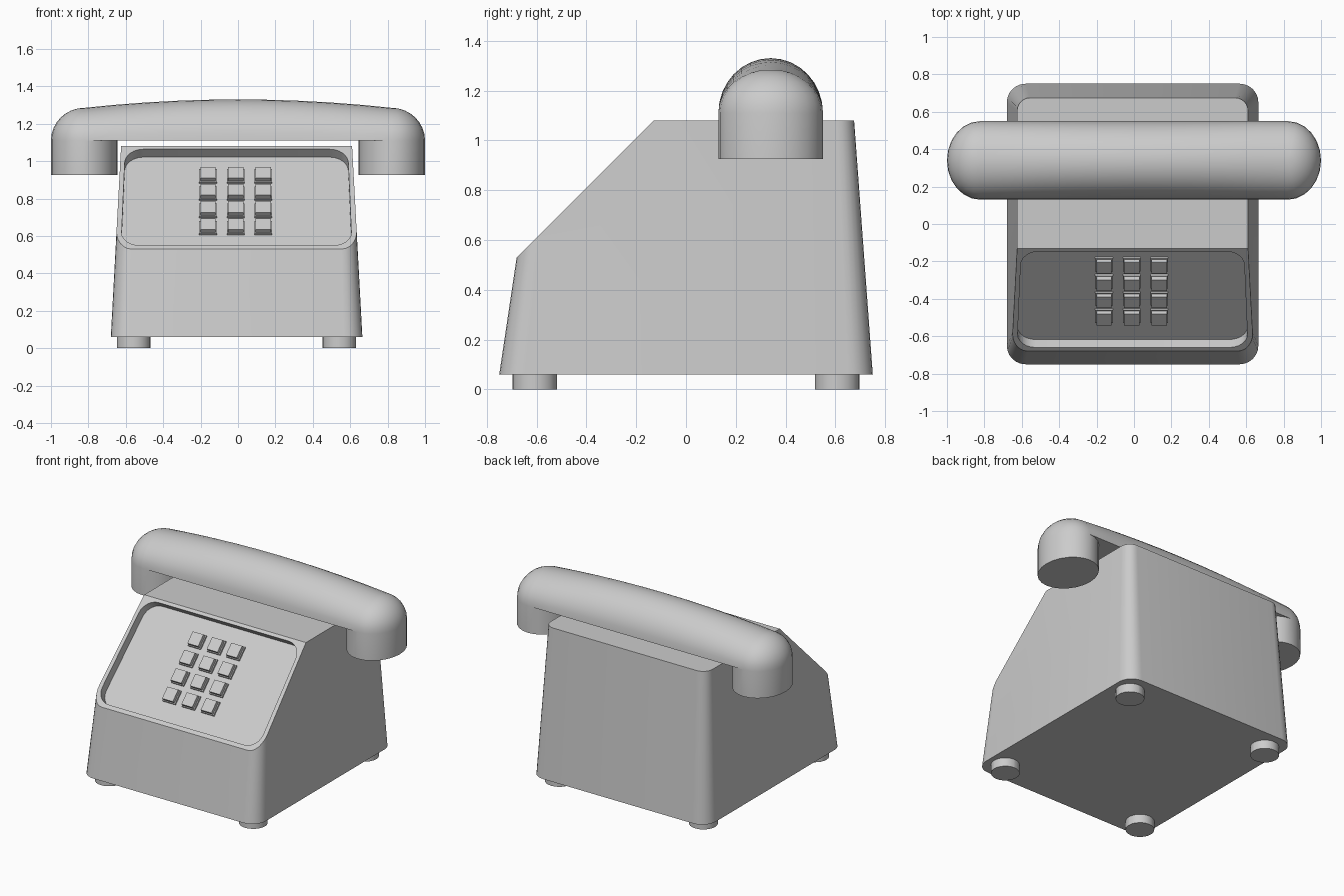
import bpy, bmesh, math
from mathutils import Matrix, Vector

if "Cube" in bpy.data.objects:
    bpy.data.objects.remove(bpy.data.objects["Cube"])

plastic = bpy.data.materials.new("grey_plastic")
plastic.diffuse_color = (0.6, 0.6, 0.6, 1)
plastic.use_nodes = True
plastic.node_tree.nodes["Principled BSDF"].inputs["Base Color"].default_value = plastic.diffuse_color


def finish(bm, name, angle=35):
    bmesh.ops.remove_doubles(bm, verts=bm.verts, dist=0.0002)
    bmesh.ops.recalc_face_normals(bm, faces=bm.faces)
    me = bpy.data.meshes.new(name)
    bm.to_mesh(me)
    bm.free()
    me.materials.append(plastic)
    ob = bpy.data.objects.new(name, me)
    bpy.context.collection.objects.link(ob)
    smooth(ob, angle)
    return ob


def smooth(ob, angle=35):
    bpy.ops.object.select_all(action='DESELECT')
    ob.select_set(True)
    bpy.context.view_layer.objects.active = ob
    bpy.ops.object.shade_smooth_by_angle(angle=math.radians(angle))


def rounded_rect(x0, x1, y0, y1, r, n=6):
    pts = []
    corners = [(x1 - r, y1 - r), (x0 + r, y1 - r), (x0 + r, y0 + r), (x1 - r, y0 + r)]
    for q, (cx, cy) in enumerate(corners):
        for i in range(n + 1):
            a = (q + i / n) * math.pi / 2
            pts.append((cx + r * math.cos(a), cy + r * math.sin(a)))
    return pts


def loft(bm, rings, matrix=Matrix()):
    """Skin a list of (outline, height) rings and cap both ends."""
    loops = [[bm.verts.new(matrix @ Vector((x, y, h))) for x, y in pts] for pts, h in rings]
    n = len(loops[0])
    for a, b in zip(loops, loops[1:]):
        for i in range(n):
            j = (i + 1) % n
            bm.faces.new((a[i], a[j], b[j], b[i]))
    bm.faces.new(loops[0][::-1])
    bm.faces.new(loops[-1])


# Sloping front panel frame: x across, y up the slope, z outward
s = math.sqrt(0.5)
slope = Matrix(((1, 0, 0, 0), (0, s, -s, -0.68), (0, s, s, 0.53), (0, 0, 0, 1)))
DEPTH = 0.06

# Body: tapered rounded block with the front top cut off at 45 degrees
bm = bmesh.new()
loft(bm, [(rounded_rect(-0.68, 0.665, -0.75, 0.75, 0.10), 0.06),
          (rounded_rect(-0.625, 0.61, -0.598, 0.675, 0.07), 1.08)])
cut = bmesh.ops.bisect_plane(bm, geom=bm.verts[:] + bm.edges[:] + bm.faces[:],
                             plane_co=(0, -0.68, 0.53), plane_no=(0, -s, s), clear_outer=True)
bmesh.ops.holes_fill(bm, edges=[e for e in bm.edges if e.is_boundary], sides=0)
body = finish(bm, "body")

# Recessed keypad panel
bm = bmesh.new()
outline = [(-0.008 + x * (1 - 0.05 * y), y) for x, y in
           rounded_rect(-0.618, 0.618, 0.028, 0.755, 0.10)]
loft(bm, [(outline, -DEPTH), (outline, 0.1)], slope)
cutter = finish(bm, "panel_cutter")
cutter.hide_render = True
mod = body.modifiers.new("panel", 'BOOLEAN')
mod.operation, mod.solver, mod.object = 'DIFFERENCE', 'EXACT', cutter
bpy.context.view_layer.objects.active = body
bpy.ops.object.modifier_apply(modifier="panel")
bpy.data.objects.remove(cutter)
smooth(body)

# Keys: a thin base plate with a raised cap on each
bm = bmesh.new()
for kx in (-0.16, -0.012, 0.135):
    for row in range(4):
        kv = 0.604 - 0.13 * row
        for w, h, z0, z1 in ((0.048, 0.048, 0, 0.012), (0.041, 0.042, 0.012, 0.036)):
            box = [(kx + w, kv + h), (kx - w, kv + h), (kx - w, kv - h), (kx + w, kv - h)]
            loft(bm, [(box, z0 - DEPTH), (box, z1 - DEPTH)], slope)
finish(bm, "keys")

# Feet
bm = bmesh.new()
for fx in (-0.558, 0.542):
    for fy in (-0.607, 0.607):
        ring = rounded_rect(fx - 0.09, fx + 0.09, fy - 0.09, fy + 0.09, 0.0899)
        loft(bm, [(ring, 0), (ring, 0.06)])
finish(bm, "feet")

# Handset: arched half-round grip with domed ends over two oval cups
CX, RX, RY, CY = 0.822, 0.178, 0.21, 0.34
UNDER, CUP_BOTTOM, N, LEVELS, SPANS = 1.11, 0.925, 12, 8, 10
stations = [CX - 2 * CX * i / SPANS for i in range(SPANS + 1)]


def dome_height(x):
    return 0.22 - 0.045 * min(abs(x) / CX, 1) ** 2


def dome_loop(c, t):
    pts = []
    for side in (1, -1):
        for i in range(N):
            a = -math.pi / 2 + math.pi * i / N
            pts.append((side * (CX + RX * c * math.cos(a)), CY + side * RY * c * math.sin(a)))
        pts += [(side * x, CY + side * RY * c) for x in stations[:-1]]
    return [(x, y, UNDER + dome_height(x) * t) for x, y in pts]


bm = bmesh.new()
angles = [math.pi / 2 * i / LEVELS for i in range(LEVELS + 1)]
loops = [[bm.verts.new(p) for p in dome_loop(math.cos(a), math.sin(a))] for a in angles[:-1]]
n = len(loops[0])
for a, b in zip(loops, loops[1:]):
    for i in range(n):
        j = (i + 1) % n
        bm.faces.new((a[i], a[j], b[j], b[i]))
# Crown strip: each end closes on a point, the sides meet along the ridge
top = loops[-1]
ridge = [bm.verts.new((x, CY, UNDER + dome_height(x))) for x in stations]
half = n // 2
for k in range(2):
    line = ridge if k == 0 else ridge[::-1]
    for i in range(N):
        bm.faces.new((top[k * half + i], top[k * half + i + 1], line[0]))
    for i in range(SPANS):
        a, b = top[k * half + N + i], top[(k * half + N + i + 1) % n]
        bm.faces.new((a, b, line[i + 1], line[i]))
# Cups: oval walls and flat ends
inner = []
for side in (1, -1):
    ring = [(side * (CX + RX * math.cos(a)), CY + side * RY * math.sin(a))
            for a in (-math.pi / 2 + math.pi * i / N for i in range(2 * N))]
    lo = [bm.verts.new((x, y, CUP_BOTTOM)) for x, y in ring]
    hi = [bm.verts.new((x, y, UNDER)) for x, y in ring]
    for i in range(2 * N):
        j = (i + 1) % (2 * N)
        bm.faces.new((lo[i], lo[j], hi[j], hi[i]))
    bm.faces.new(lo)
    inner.append(hi[N:] + [hi[0]])
# Underside of the grip between the cups
base = loops[0]
under = []
for k in range(2):
    under += inner[k][::-1]
    under += base[k * half + N + 1:k * half + N + SPANS]
bm.faces.new(under)
finish(bm, "handset")
